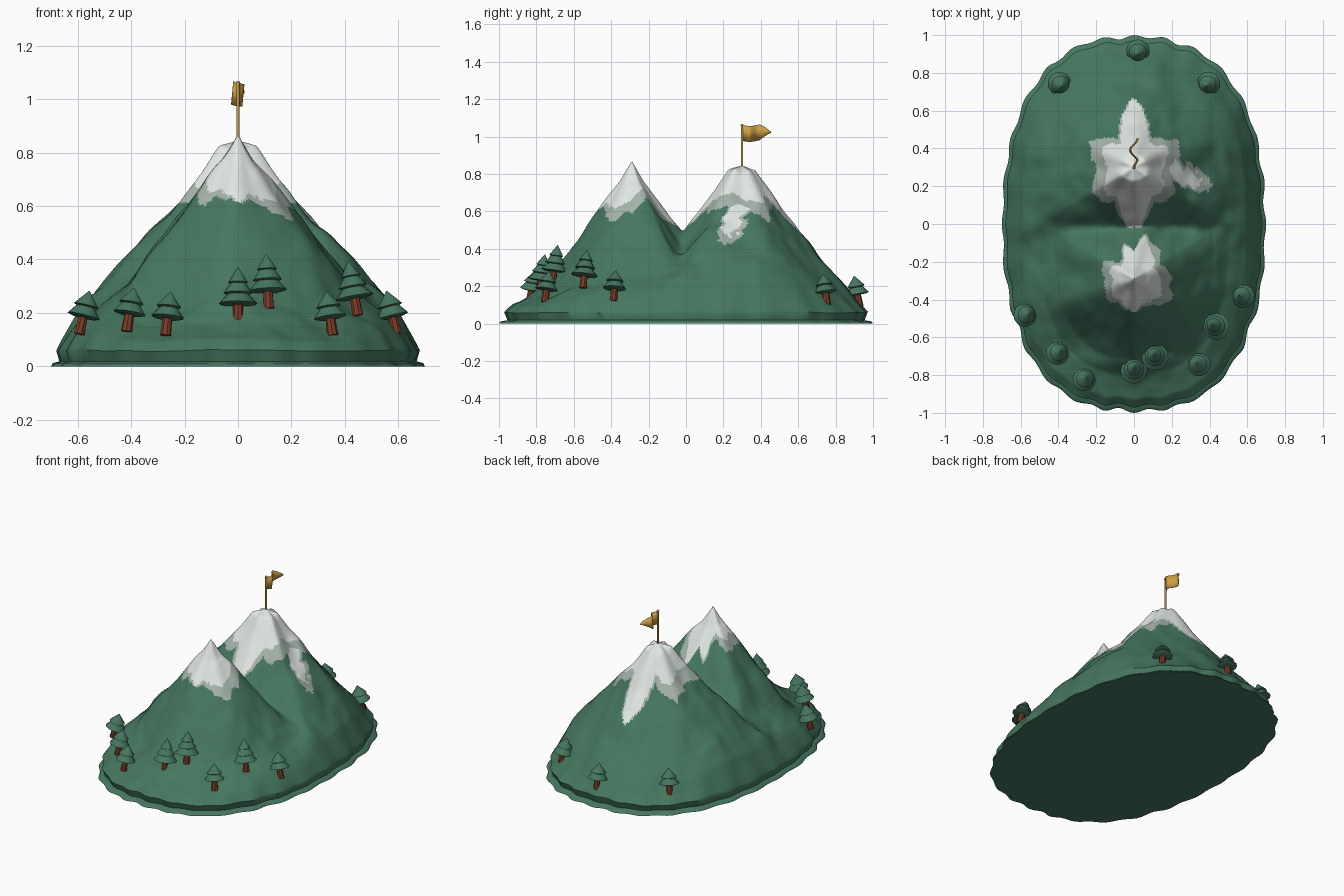
import bpy, bmesh, math
from mathutils import Matrix, Vector, noise

cube = bpy.data.objects.get("Cube")
if cube:
    bpy.data.objects.remove(cube)


def material(name, rgb):
    m = bpy.data.materials.new(name)
    m.use_nodes = True
    m.diffuse_color = (*rgb, 1)
    m.node_tree.nodes["Principled BSDF"].inputs["Base Color"].default_value = (*rgb, 1)
    return m


GRASS = material("mountain_green", (.06, .185, .115))
SNOW = material("snow_white", (.76, .81, .78))
FROST = material("thin_snow_grey", (.38, .46, .41))
LEAF = material("foliage_green", (.06, .18, .115))
BARK = material("bark_brown", (.2, .045, .018))
GOLD = material("flag_gold", (.62, .35, .06))


def finish(bm, name, mats, angle=40):
    mesh = bpy.data.meshes.new(name)
    bm.to_mesh(mesh)
    bm.free()
    ob = bpy.data.objects.new(name, mesh)
    bpy.context.collection.objects.link(ob)
    for m in mats:
        mesh.materials.append(m)
    bpy.ops.object.select_all(action='DESELECT')
    ob.select_set(True)
    bpy.context.view_layer.objects.active = ob
    bpy.ops.object.shade_smooth_by_angle(angle=math.radians(angle))
    return ob


def interp(points, t):
    for (t0, v0), (t1, v1) in zip(points, points[1:]):
        if t <= t1:
            return v0 + (v1 - v0) * (t - t0) / (t1 - t0)
    return points[-1][1]


# Mountain: two peaks falling to a rounded, squarish oval rim
RX, RY, POWER = .7, 1.0, 2.42
END = [(.9, .1), (.975, .05), (1, 0)]
SPUR = [(0, .84), (.12, .8), (.22, .69), (.44, .55), (.73, .35), (.85, .24), (.95, .09), (1, 0)]
PEAKS = [
    dict(y=-.29, slope=[(0, .87), (.09, .755), (.19, .655), (.44, .41), (.6, .235), (.72, .155)] + END,
         spur=.5, turn=.31,
         snow=[.2, .18, .16, .2, .2, .25, .14, .2, .13, .12, .18, .19,
               .15, .16, .17, .18, .15, .17, .18, .15, .16, .2, .23, .2]),
    dict(y=.3, slope=[(0, .845), (.1, .815), (.18, .73), (.28, .63), (.43, .48), (.71, .255)] + END,
         spur=.9, turn=0,
         snow=[.22, .25, .28, .21, .18, .27, .38, .27, .17, .22, .27, .23,
               .2, .21, .25, .26, .21, .27, .36, .27, .21, .25, .25, .21]),
]


def rim_fraction(x, y):
    return (abs(x / RX) ** POWER + abs(y / RY) ** POWER) ** (1 / POWER)


def peak_height(p, x, y):
    dx, dy = x, y - p["y"]
    d = math.hypot(dx, dy)
    if d < 1e-5:
        return p["slope"][0][1]
    ux, uy = dx / d, dy / d
    # distance from the peak to the rim along this direction, by halving
    near, far = 0, .71 + .14 * ux * ux
    if rim_fraction(ux * far, p["y"] + uy * far) > 1:
        for _ in range(12):
            mid = (near + far) / 2
            if rim_fraction(ux * mid, p["y"] + uy * mid) > 1:
                far = mid
            else:
                near = mid
    t = min(1, d / far)
    w = p["spur"] * ux ** 8 * min(1, t * 6)
    h = interp(p["slope"], t) * (1 - w) + interp(SPUR, t) * w
    ridge = math.cos(6 * math.atan2(dy, dx) + math.pi + p["turn"])
    return h + .02 * ridge * math.sin(math.pi * t)


def ground(x, y):
    s = rim_fraction(x, y)
    front, rear = (peak_height(p, x, y) for p in PEAKS)
    # the valley between the peaks fills in towards both sides
    blend = .02 + .25 * abs(x)
    overlap = max(0, blend - abs(front - rear)) / blend
    h = max(front, rear) + overlap ** 2 * blend / 4 * min(1, (1 - s) * 5)
    rough = noise.noise(Vector((x * 6, y * 6, 0))) * .03
    rough += noise.noise(Vector((x * 13, y * 13, 5))) * .012
    fade = min(1, (1 - s) * 4) * min(1, min(math.hypot(x, y - p["y"]) for p in PEAKS) * 4)
    return max(.048 + .025 * noise.noise(Vector((x * 7, y * 7, 9))), h + rough * fade)


def cover(x, y):
    p = max(PEAKS, key=lambda q: peak_height(q, x, y))
    dx, dy = x, y - p["y"]
    d = math.hypot(dx, dy)
    k = math.degrees(math.atan2(dy, dx)) % 360 / 15
    i = int(k) % 24
    r = p["snow"][i] + (p["snow"][(i + 1) % 24] - p["snow"][i]) * (k - int(k))
    r += .02 * noise.noise(Vector((x * 20, y * 20, 3)))
    if d < r * (1 - .3 * abs(dx / max(d, 1e-5))):
        return 1
    # loose snow patch beside the taller peak, tapering downhill
    along, across = (x - .3) * .85 - (y - .25) * .5, (x - .3) * .5 + (y - .25) * .85
    wide = .05 - .2 * abs(along + .03) + .03 * noise.noise(Vector((x * 25, y * 25, 1)))
    if abs(across) < wide + .012 and abs(along) < .12:
        return 1 if abs(across + .008) < wide - .004 and along < .06 else 2
    return 2 if d < r else 0


def build_mountain():
    bm = bmesh.new()
    rings, sides, edge = 115, 196, .972
    # slopes, then the undercut foot and the sloping lip around it
    levels = [(edge * j / rings, None) for j in range(1, rings + 1)]
    levels += [(.955, .018), (.99, .012), (1, 0)]
    grid = []
    top = bm.verts.new((0, 0, ground(0, 0)))
    for s, z in levels:
        row = []
        for i in range(sides):
            a = 2 * math.pi * i / sides
            # spread the direction over the squarish oval
            q = s / rim_fraction(RX * math.cos(a), RY * math.sin(a))
            x, y = q * RX * math.cos(a), q * RY * math.sin(a)
            lobe = .009 + .012 * noise.noise(Vector((math.cos(a) * 3, math.sin(a) * 3, 2)))
            wave = 1 - lobe * (1 - math.cos(28 * a)) * s ** 6
            row.append(bm.verts.new((x * wave, y * wave, ground(x, y) if z is None else z)))
        grid.append(row)
    for i in range(sides):
        n = (i + 1) % sides
        bm.faces.new((top, grid[0][i], grid[0][n]))
        for lo, hi in zip(grid, grid[1:]):
            bm.faces.new((lo[i], hi[i], hi[n], lo[n]))
    for f in bm.faces:
        c = f.calc_center_median()
        f.material_index = cover(c.x, c.y)
    bm.faces.new(grid[-1][::-1])
    finish(bm, "mountain", [GRASS, SNOW, FROST], 50)


build_mountain()


def cone(bm, place, z0, z1, r0, r1, mat=0, sides=12):
    made = bmesh.ops.create_cone(bm, cap_ends=True, segments=sides, radius1=r0, radius2=r1,
                                 depth=z1 - z0, matrix=place @ Matrix.Translation((0, 0, (z0 + z1) / 2)))
    for f in {f for v in made["verts"] for f in v.link_faces}:
        f.material_index = mat


# Trees: trunk with two or three skirts of foliage, leaning uphill
TREES = [(-.57, -.48, .14, 2), (-.4, -.68, .15, 2), (-.26, -.82, .135, 2), (0, -.77, .185, 3),
         (.11, -.7, .235, 3), (.34, -.74, .135, 2), (.43, -.54, .21, 3), (.57, -.38, .14, 2),
         (-.39, .74, .12, 2), (.02, .91, .11, 2), (.39, .74, .12, 2)]
for n, (x, y, z, tiers) in enumerate(TREES, 1):
    up = Vector((-x * .42, -y * .2, 1)).normalized()
    foot = Vector((x, y, z)) - Vector((up.x, up.y, 0)) * .085
    place = Matrix.Translation(foot) @ up.to_track_quat('Z', 'Y').to_matrix().to_4x4()
    bm = bmesh.new()
    cone(bm, place, -.02, .07, .021, .017, 1, 8)
    radius = .062 if tiers == 2 else .072
    for k in range(tiers):
        r = radius * (1 - .24 * k)
        low = .05 + .04 * k
        tip = k == tiers - 1
        cone(bm, place, low - .006, low, r * .7, r)
        cone(bm, place, low, low + (.056 if tip else .05), r, .002 if tip else r * .38)
    finish(bm, "tree_%d" % n, [LEAF, BARK], 35)

# Flag pole on the rear summit
bm = bmesh.new()
cone(bm, Matrix.Translation((0, .3, 0)), .8, 1.06, .006, .006)
cone(bm, Matrix.Translation((0, .3, 0)), 1.06, 1.068, .009, .004)
finish(bm, "flag_pole", [GOLD])

# Waving pennant with a pointed end
bm = bmesh.new()
steps, previous = 20, None
for i in range(steps + 1):
    t = i / steps
    half = .042 if t < .6 else .042 * (1 - t) / .4 + .001
    x = .02 * math.sin(t * 8) * min(1, t * 4)
    mid = 1.02 - .006 * math.sin(t * 6)
    pair = [bm.verts.new((x + e * .004, .3 + .155 * t, mid + e * half)) for e in (-1, 1)]
    if previous:
        bm.faces.new((previous[0], pair[0], pair[1], previous[1]))
    previous = pair
flag = finish(bm, "pennant", [GOLD])
thick = flag.modifiers.new("cloth", 'SOLIDIFY')
thick.thickness = .004
thick.offset = 0
